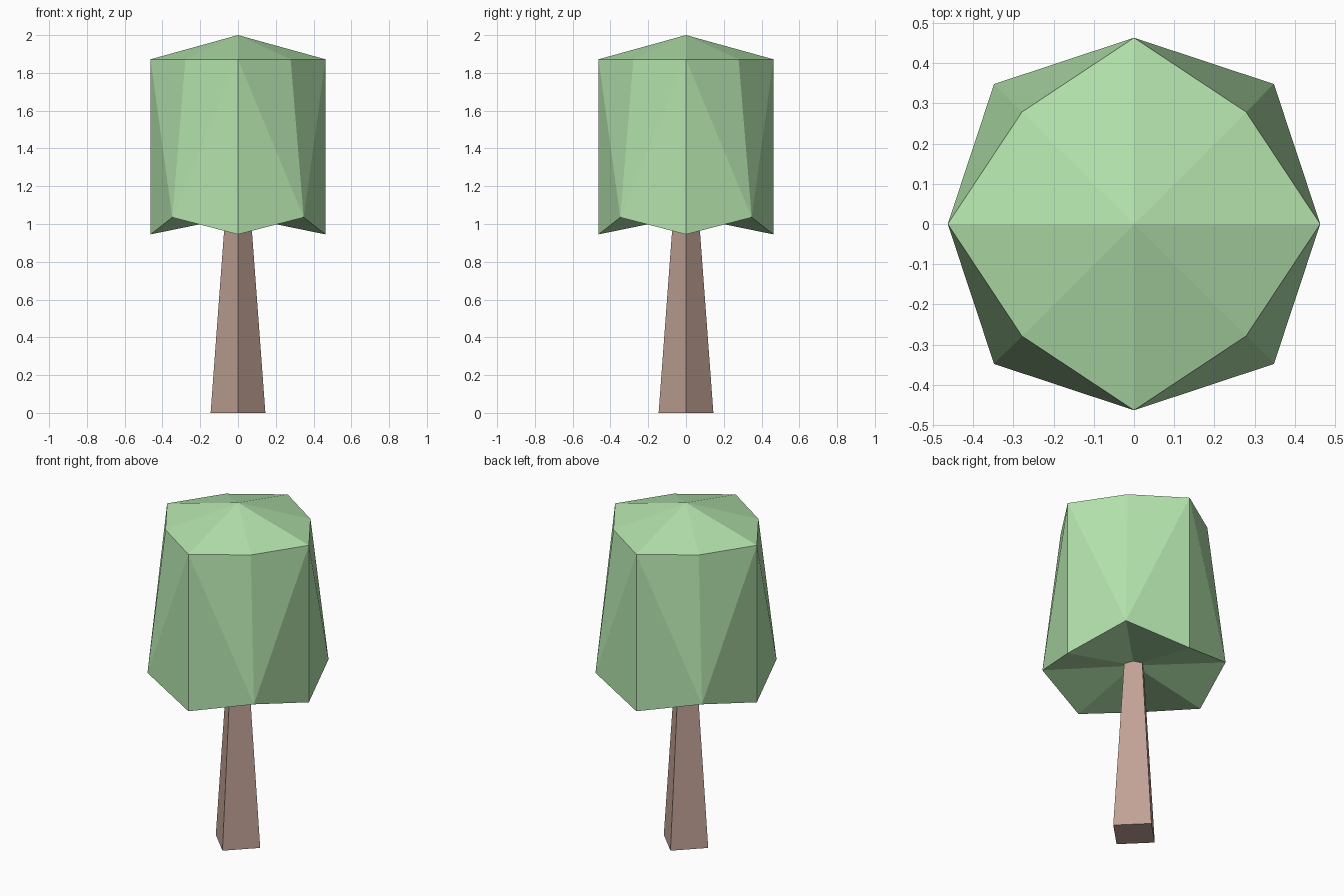
import bpy, bmesh
from math import cos, sin, pi

if "Cube" in bpy.data.objects:
    bpy.data.objects.remove(bpy.data.objects["Cube"])


def material(name, rgb):
    mat = bpy.data.materials.new(name)
    mat.diffuse_color = (*rgb, 1)
    mat.use_nodes = True
    mat.node_tree.nodes["Principled BSDF"].inputs["Base Color"].default_value = mat.diffuse_color
    return mat


def make_object(name, bm, mat):
    bmesh.ops.recalc_face_normals(bm, faces=bm.faces)
    mesh = bpy.data.meshes.new(name)
    bm.to_mesh(mesh)
    bm.free()
    mesh.materials.append(mat)
    obj = bpy.data.objects.new(name, mesh)
    bpy.context.collection.objects.link(obj)
    return obj


def ring(bm, sides, axis, diagonal):
    """Ring alternating between (radius, z) on the axes and on the diagonals."""
    verts = []
    for i in range(sides):
        r, z = diagonal if i % 2 else axis
        a = 2 * pi * i / sides
        verts.append(bm.verts.new((r * cos(a), r * sin(a), z)))
    return verts


# Trunk: tapered four-sided post with its corners on the axes
bm = bmesh.new()
low = ring(bm, 4, (0.145, 0), (0.145, 0))
high = ring(bm, 4, (0.068, 1.04), (0.068, 1.04))
bm.faces.new(low)
bm.faces.new(high)
for i in range(4):
    j = (i + 1) % 4
    bm.faces.new((low[i], low[j], high[j], high[i]))
make_object("trunk", bm, material("bark", (0.53, 0.36, 0.30)))

# Crown: faceted eight-sided block with a shallow peak and scalloped underside
bm = bmesh.new()
low = ring(bm, 8, (0.463, 0.945), (0.492, 1.035))
high = ring(bm, 8, (0.463, 1.872), (0.394, 1.872))
peak = bm.verts.new((0, 0, 2))
under = bm.verts.new((0, 0, 1.04))
for i in range(8):
    j = (i + 1) % 8
    a, d = (j, i) if i % 2 else (i, j)   # axis corner, diagonal corner
    bm.faces.new((high[a], high[d], low[d]))
    bm.faces.new((high[a], low[d], low[a]))
    bm.faces.new((high[i], high[j], peak))
    bm.faces.new((low[i], low[j], under))
make_object("crown", bm, material("leaves", (0.45, 0.76, 0.41)))
